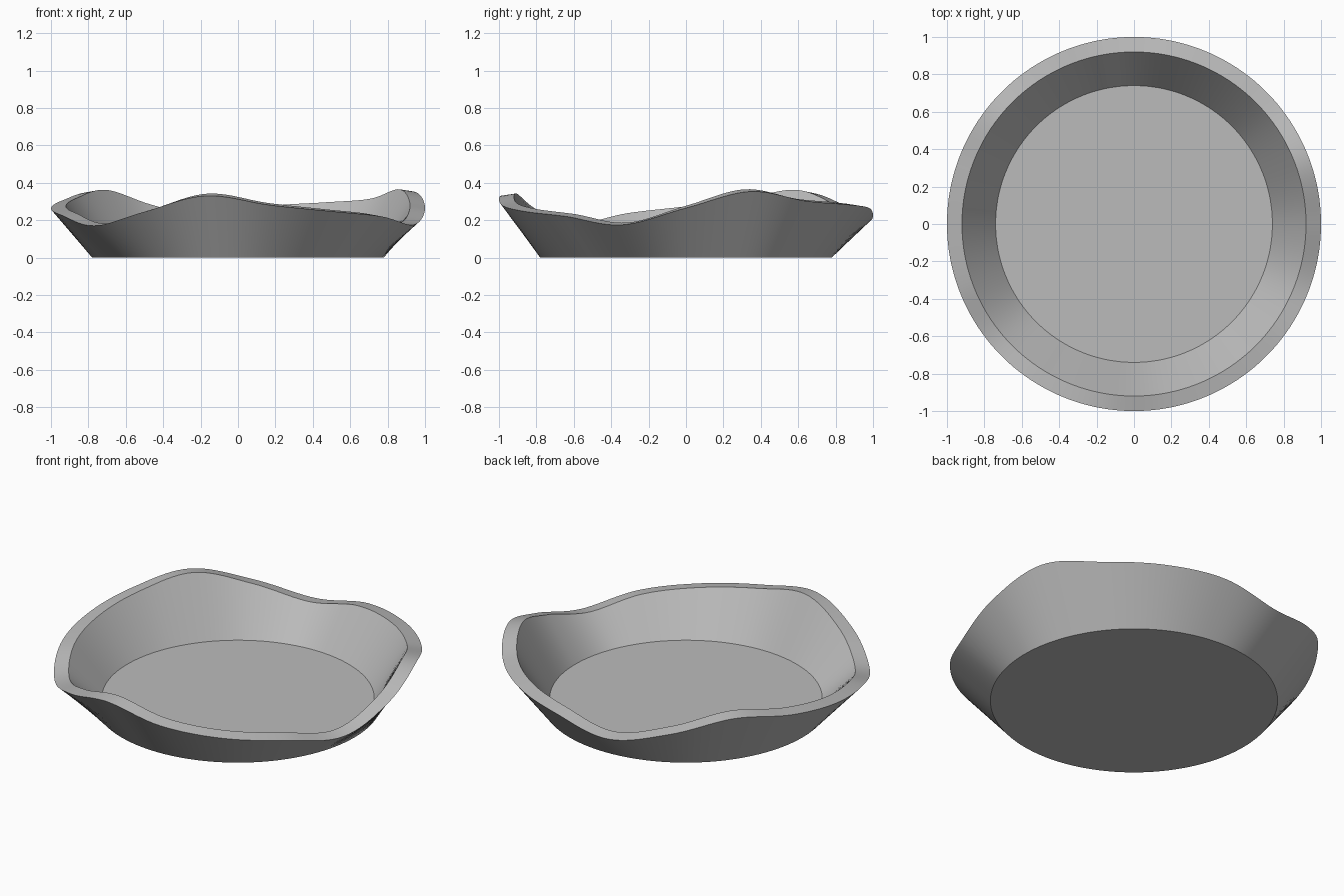
import bpy, bmesh, math

cube = bpy.data.objects.get("Cube")
if cube:
    bpy.data.objects.remove(cube, do_unlink=True)

SEGMENTS = 180
# Rim heights at even steps around the dish, counter-clockwise from +x
RIM = [.265, .353, .302, .283, .262, .2, .27, .35, .305,
       .262, .225, .17, .245, .33, .28, .247, .22, .175]


def rim_height(turn):
    """Smooth closed interpolation of the rim heights, turn in 0..1."""
    n = len(RIM)
    i, t = divmod(turn * n, 1)
    a, b, c, d = (RIM[(int(i) + k) % n] for k in (-1, 0, 1, 2))
    return b + t / 2 * (c - a + t * (2 * a - 5 * b + 4 * c - d
                                     + t * (3 * (b - c) + d - a)))


def flat(z):
    return lambda turn: z


def ring(bm, radius, height):
    verts = []
    for k in range(SEGMENTS):
        turn = k / SEGMENTS
        angle = turn * math.tau
        verts.append(bm.verts.new((radius * math.cos(angle),
                                   radius * math.sin(angle), height(turn))))
    return verts


# Material
grey = bpy.data.materials.new("plain grey")
grey.use_nodes = True
grey.diffuse_color = (.5, .5, .5, 1)
grey.node_tree.nodes["Principled BSDF"].inputs["Base Color"].default_value = (.5, .5, .5, 1)

# Dish: base edge, outer rim, inner rim, floor edge
bm = bmesh.new()
rings = [ring(bm, .78, flat(0)),
         ring(bm, 1, rim_height),
         ring(bm, .92, lambda turn: rim_height(turn) + .012),
         ring(bm, .74, flat(.025))]
for low, high in zip(rings, rings[1:]):
    for k in range(SEGMENTS):
        j = (k + 1) % SEGMENTS
        bm.faces.new((low[k], low[j], high[j], high[k]))
bm.faces.new(rings[0][::-1])
bm.faces.new(rings[-1])
bmesh.ops.recalc_face_normals(bm, faces=bm.faces[:])

mesh = bpy.data.meshes.new("wavy_dish")
bm.to_mesh(mesh)
bm.free()
mesh.materials.append(grey)
dish = bpy.data.objects.new("wavy_dish", mesh)
bpy.context.collection.objects.link(dish)

# Smooth walls with sharp rim and base edges
bpy.ops.object.select_all(action='DESELECT')
dish.select_set(True)
bpy.context.view_layer.objects.active = dish
bpy.ops.object.shade_smooth_by_angle(angle=math.radians(30))
